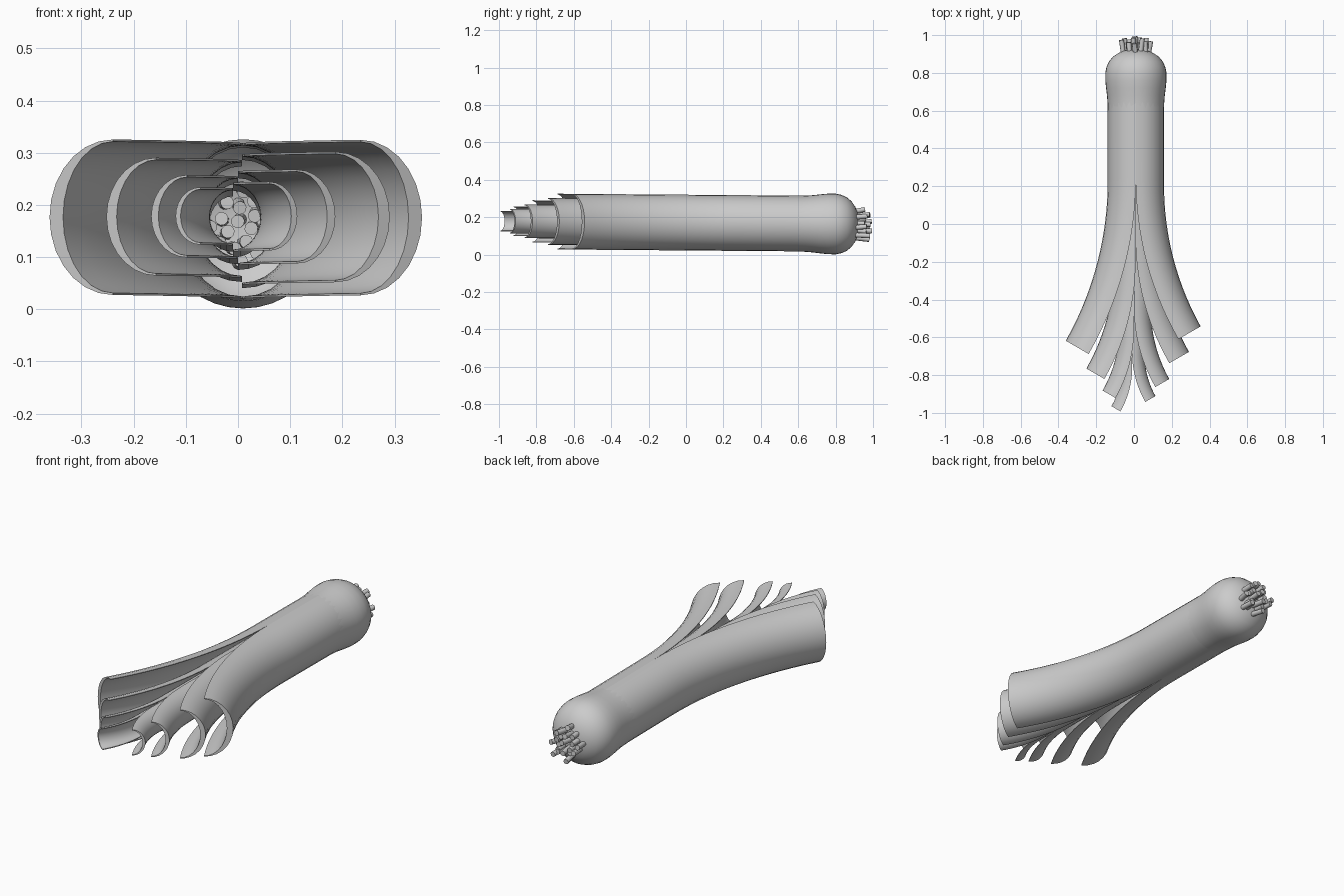
import bpy, bmesh, math, random
from mathutils import Vector

if "Cube" in bpy.data.objects:
    bpy.data.objects.remove(bpy.data.objects["Cube"])


def axis_z(y):
    return 0.171 - 0.008 * y


def finish(bm, name, angle=35):
    bmesh.ops.remove_doubles(bm, verts=bm.verts, dist=1e-5)
    bmesh.ops.recalc_face_normals(bm, faces=bm.faces)
    me = bpy.data.meshes.new(name)
    bm.to_mesh(me)
    bm.free()
    ob = bpy.data.objects.new(name, me)
    bpy.context.collection.objects.link(ob)
    bpy.ops.object.select_all(action='DESELECT')
    ob.select_set(True)
    bpy.context.view_layer.objects.active = ob
    bpy.ops.object.shade_smooth_by_angle(angle=math.radians(angle))
    return ob


def loft(bm, rings):
    loops = [[bm.verts.new(p) for p in r] for r in rings]
    n = len(loops[0])
    for a, b in zip(loops, loops[1:]):
        for i in range(n):
            j = (i + 1) % n
            bm.faces.new((a[i], a[j], b[j], b[i]))
    return loops


def leaf(name, side, R, rx, cx, end_x, end_y):
    """Half-tube sheath with crescent section: straight, then bent outward."""
    bend, seg, steps = math.radians(30), 14, 14
    rad = abs(end_x - cx) / (1 - math.cos(bend))
    y0 = end_y + rad * math.sin(bend)
    path = [(0.70, 0.0, 0.0), ((0.70 + y0) / 2, 0.0, 0.0)]
    for k in range(steps + 1):
        a = bend * k / steps
        path.append((y0 - rad * math.sin(a), rad * (1 - math.cos(a)), a))
    t = 0.2 * R
    rings = []
    for y, off, a in path:
        w = R + (rx - R) * a / bend
        section = []
        for i in range(seg + 1):
            q = math.pi * (i / seg - 0.5)
            section.append((w * math.cos(q), R * math.sin(q)))
        for i in range(seg, -1, -1):
            q = math.pi * (i / seg - 0.5)
            section.append(((w - t) * math.cos(q), (R - 0.004) * math.sin(q)))
        rings.append([Vector((cx + side * (off + u * math.cos(a)),
                              y + u * math.sin(a), axis_z(y) + v))
                      for u, v in section])
    bm = bmesh.new()
    loops = loft(bm, rings)
    # End caps as quad strips
    for lp in (loops[0], loops[-1]):
        m = len(lp)
        for i in range(seg):
            bm.faces.new((lp[i], lp[i + 1], lp[m - 2 - i], lp[m - 1 - i]))
    return finish(bm, name)


# Nested leaves, outermost to innermost: side, R, end width, centre x, end x, end y
leaves = [
    (1, 0.149, 0.136, 0.01, 0.235, -0.610),
    (-1, 0.149, 0.140, 0.01, -0.24, -0.688),
    (1, 0.125, 0.120, 0.008, 0.187, -0.737),
    (-1, 0.113, 0.110, 0.008, -0.157, -0.82),
    (1, 0.090, 0.085, 0.0, 0.113, -0.863),
    (-1, 0.079, 0.079, 0.0, -0.098, -0.921),
    (1, 0.066, 0.062, -0.01, 0.060, -0.942),
    (-1, 0.055, 0.055, -0.01, -0.072, -0.992),
]
for i, spec in enumerate(leaves):
    leaf("leaf_%d" % (i + 1), *spec)

# Rounded bulb: lathe around the y axis, open towards the leaves
profile = [(0.60, 0.1485), (0.64, 0.150), (0.68, 0.153), (0.72, 0.158), (0.76, 0.162),
           (0.80, 0.162), (0.83, 0.156), (0.86, 0.143), (0.885, 0.122),
           (0.905, 0.093), (0.918, 0.060), (0.924, 0.025)]
bm = bmesh.new()
N = 36
loops = loft(bm, [[Vector((0.01 + r * math.cos(2 * math.pi * k / N), y,
                           axis_z(y) - 0.001 + r * math.sin(2 * math.pi * k / N)))
                   for k in range(N)] for y, r in profile])
bm.faces.new(loops[-1])
finish(bm, "bulb")

# Root stubs scattered over the bulb end
random.seed(5)
bm = bmesh.new()
for k in range(20):
    r = 0.084 * math.sqrt((k + 0.5) / 20)
    a = k * 2.39996
    x, z = r * math.cos(a), r * math.sin(a)
    d = Vector((x * 1.2 + random.uniform(-0.12, 0.12), 1,
                z * 1.0 + random.uniform(-0.12, 0.12))).normalized()
    tip_y = random.uniform(0.955, 0.995)
    base = Vector((0.014 + x * 0.85, 0.875, 0.155 + z * 0.85))
    tip = base + d * ((tip_y - base.y) / d.y)
    s = d.orthogonal().normalized()
    t = d.cross(s)
    rings = [[c + 0.013 * (s * math.cos(q * math.pi / 5) + t * math.sin(q * math.pi / 5))
              for q in range(10)] for c in (base, tip)]
    lp = loft(bm, rings)
    bm.faces.new(lp[0])
    bm.faces.new(lp[1])
finish(bm, "roots", 40)
